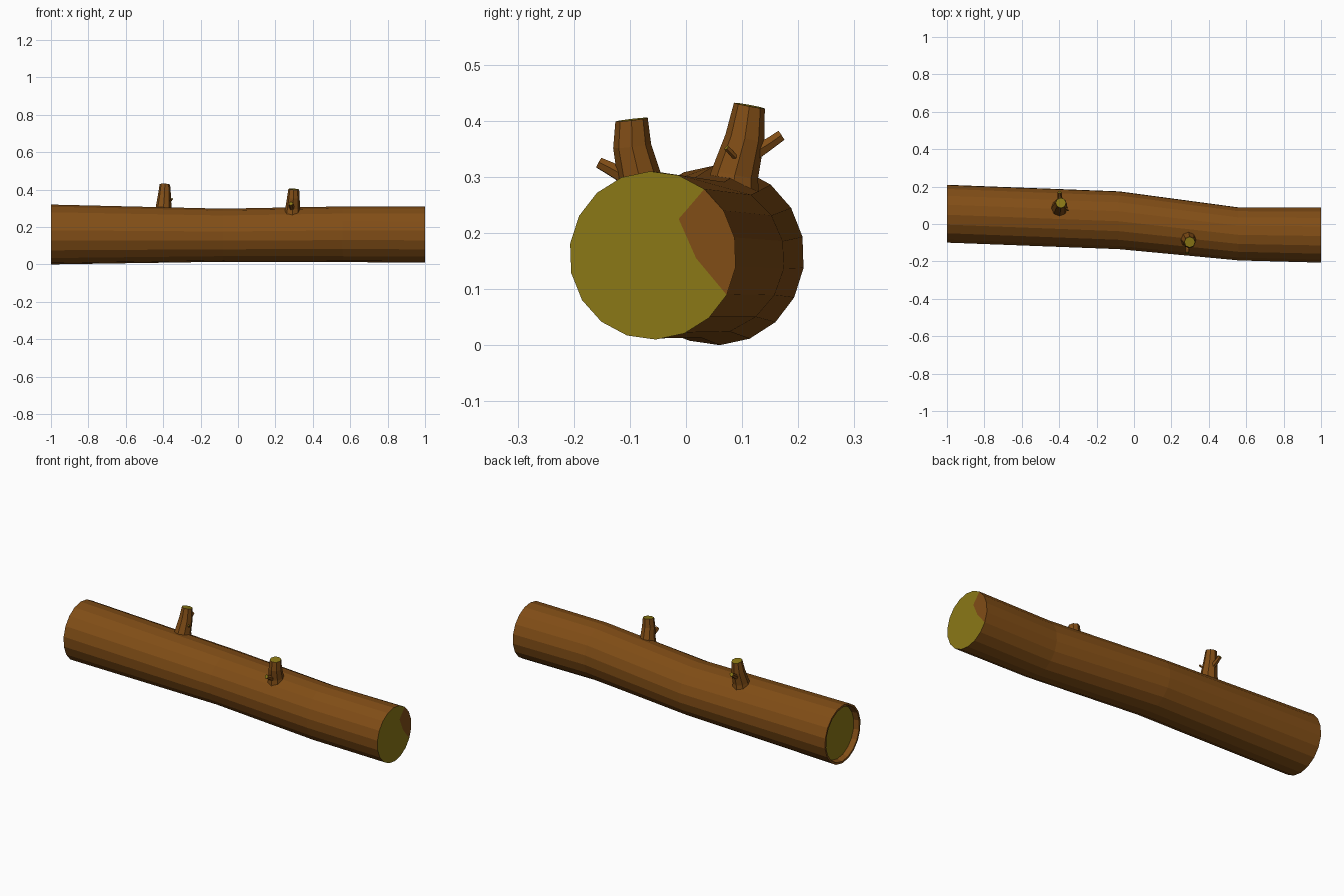
import bpy, bmesh, math
from mathutils import Vector

if "Cube" in bpy.data.objects:
    bpy.data.objects.remove(bpy.data.objects["Cube"])


def material(name, color):
    m = bpy.data.materials.new(name)
    m.diffuse_color = color
    m.use_nodes = True
    m.node_tree.nodes["Principled BSDF"].inputs["Base Color"].default_value = m.diffuse_color
    return m


bark = material("bark", (0.22, 0.075, 0.008, 1))
wood = material("cut_wood", (0.26, 0.19, 0.008, 1))


def finish(bm, name):
    bmesh.ops.recalc_face_normals(bm, faces=bm.faces)
    me = bpy.data.meshes.new(name)
    bm.to_mesh(me)
    bm.free()
    me.materials.append(bark)
    me.materials.append(wood)
    ob = bpy.data.objects.new(name, me)
    bpy.context.collection.objects.link(ob)
    return ob


def bridge(bm, a, b):
    n = len(a)
    for i in range(n):
        bm.faces.new((a[i], a[(i + 1) % n], b[(i + 1) % n], b[i]))


# Trunk: rings across x, given as (x, y centre, z centre, y radius, z radius)
N = 18
stations = [
    (-0.97, 0.055, 0.16, 0.140, 0.143),   # recessed left cut
    (-1.00, 0.055, 0.16, 0.146, 0.149),   # inside of the bark rim
    (-1.00, 0.055, 0.16, 0.156, 0.160),
    (-0.08, 0.020, 0.156, 0.156, 0.142),
    (0.56, -0.053, 0.161, 0.143, 0.149),
    (1.00, -0.059, 0.16, 0.149, 0.150),
]
bm = bmesh.new()
rings = []
for x, cy, cz, ry, rz in stations:
    ring = []
    for i in range(N):
        a = math.radians(-28 + 360 * i / N)
        ring.append(bm.verts.new((x, cy + ry * math.cos(a), cz + rz * math.sin(a))))
    rings.append(ring)
for a, b in zip(rings, rings[1:]):
    bridge(bm, a, b)
bm.faces.new(rings[0]).material_index = 1

# Right cut: wood face with a patch of bark at one edge
end = rings[-1]
edge = [bm.verts.new((1.0, y, z)) for y, z in ((-0.013, 0.225), (0.018, 0.155))]
bm.faces.new(end[0:5] + edge)
bm.faces.new(end[4:] + [end[0]] + edge[::-1]).material_index = 1
finish(bm, "log_trunk")


# Branch stubs: tapered tubes along a path with a cut top
def stub(name, path, sides):
    bm = bmesh.new()
    pts = [Vector(p[:3]) for p in path]
    q = Vector((0, 0, 1)).rotation_difference(pts[-1] - pts[0])
    rings = []
    for p, (_, _, _, r) in zip(pts, path):
        rings.append([bm.verts.new(p + q @ Vector((r * math.cos(t), r * math.sin(t), 0)))
                      for t in (2 * math.pi * i / sides for i in range(sides))])
    for a, b in zip(rings, rings[1:]):
        bridge(bm, a, b)
    bm.faces.new(rings[0])
    bm.faces.new(rings[-1]).material_index = 1
    return finish(bm, name)


stub("rear_branch", [(-0.40, 0.08, 0.25, 0.052), (-0.398, 0.087, 0.305, 0.042),
                     (-0.393, 0.105, 0.37, 0.035), (-0.391, 0.113, 0.427, 0.028)], 8)
stub("rear_branch_twig", [(-0.395, 0.11, 0.335, 0.016), (-0.397, 0.15, 0.36, 0.012),
                          (-0.398, 0.17, 0.374, 0.011)], 6)
stub("rear_branch_sprig", [(-0.37, 0.098, 0.325, 0.005), (-0.352, 0.072, 0.352, 0.005)], 5)
stub("front_branch", [(0.29, -0.078, 0.24, 0.05), (0.292, -0.083, 0.30, 0.039),
                      (0.296, -0.096, 0.355, 0.034), (0.298, -0.097, 0.402, 0.029)], 8)
stub("front_branch_twig", [(0.29, -0.10, 0.295, 0.015), (0.285, -0.135, 0.315, 0.013),
                           (0.283, -0.155, 0.325, 0.011)], 6)
